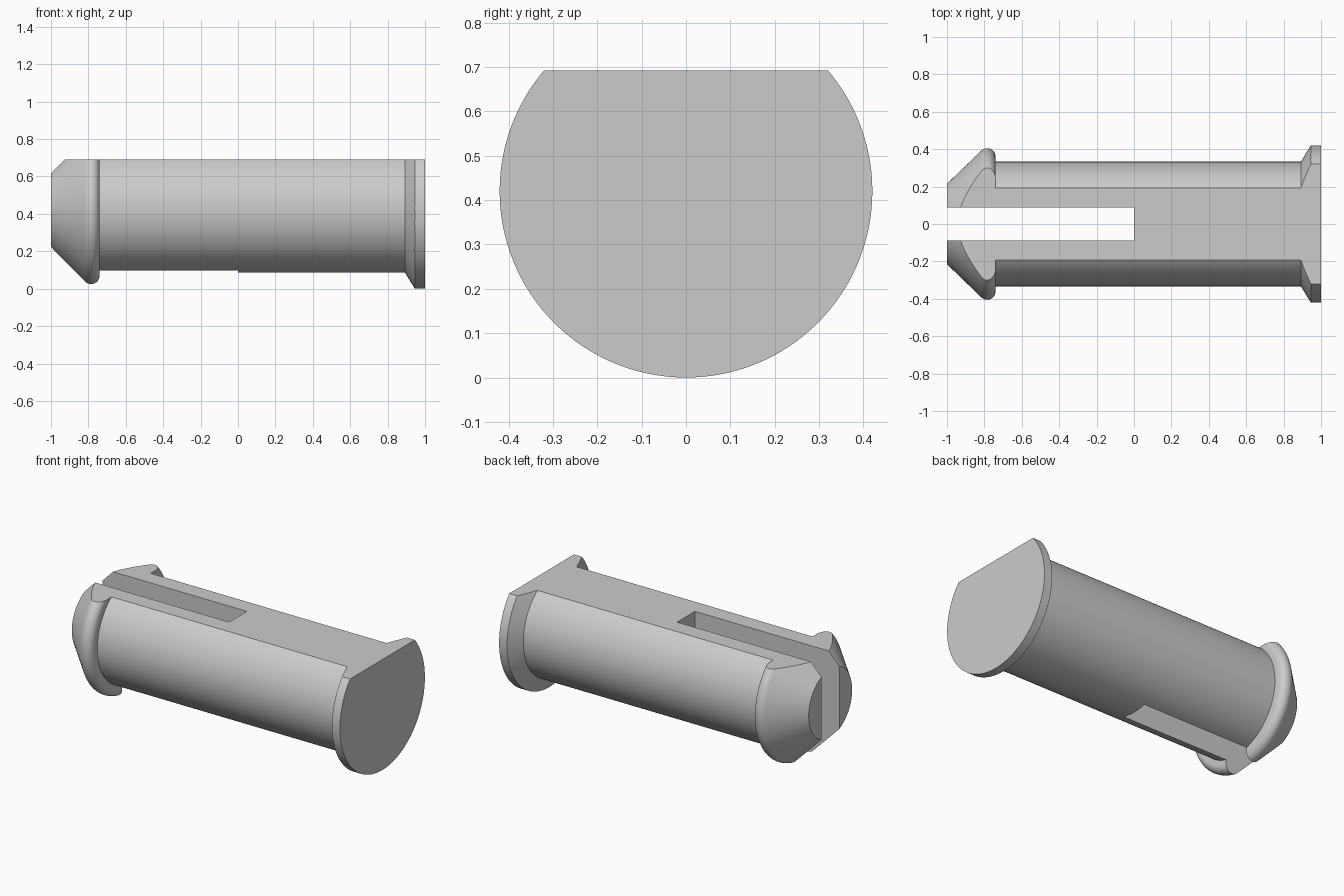
import bpy, bmesh, math
from mathutils import Matrix, Vector

default = bpy.data.objects.get("Cube")
if default:
    bpy.data.objects.remove(default, do_unlink=True)

AXIS_Z = 0.42      # height of the pin's centre line
FLAT_Z = 0.692     # height of the flat top
SHAFT_R = 0.334
SEGMENTS = 128

mat = bpy.data.materials.new("light grey")
mat.use_nodes = True
grey = (0.6, 0.6, 0.6, 1)
mat.diffuse_color = grey
mat.node_tree.nodes["Principled BSDF"].inputs["Base Color"].default_value = grey


def add_object(name, bm):
    bmesh.ops.recalc_face_normals(bm, faces=bm.faces)
    mesh = bpy.data.meshes.new(name)
    bm.to_mesh(mesh)
    bm.free()
    obj = bpy.data.objects.new(name, mesh)
    bpy.context.collection.objects.link(obj)
    mesh.materials.append(mat)
    return obj


# Profile (x, radius): conical tip, rounded barb, shaft, flared head
profile = [(-1, 0), (-1, 0.215)]
for i in range(13):
    a = math.radians(135 - 135 * i / 12)
    profile.append((-0.785 + 0.045 * math.cos(a), 0.36 + 0.045 * math.sin(a)))
profile += [(-0.74, SHAFT_R), (0.893, SHAFT_R), (0.945, 0.42), (1, 0.42), (1, 0)]

# Turn the profile around the pin's axis
bm = bmesh.new()
verts = [bm.verts.new((x, 0, AXIS_Z - r)) for x, r in profile]
edges = [bm.edges.new(pair) for pair in zip(verts, verts[1:])]
bmesh.ops.spin(bm, geom=verts + edges, cent=(0, 0, AXIS_Z), axis=(1, 0, 0),
               angle=math.tau, steps=SEGMENTS, use_merge=True)
bmesh.ops.remove_doubles(bm, verts=bm.verts, dist=1e-5)

# Slice the flat top and close it
cut = bmesh.ops.bisect_plane(bm, geom=bm.verts[:] + bm.edges[:] + bm.faces[:],
                             plane_co=(0, 0, FLAT_Z), plane_no=(0, 0, 1), clear_outer=True)
rim = [e for e in cut["geom_cut"] if isinstance(e, bmesh.types.BMEdge)]
bmesh.ops.contextual_create(bm, geom=rim)
pin = add_object("snap_pin", bm)

# Slot that splits the barbed end into two prongs
bm = bmesh.new()
bmesh.ops.create_cube(bm, size=1, matrix=Matrix.Translation(Vector((-0.6, 0, 0.4)))
                      @ Matrix.Diagonal((1.2, 0.176, 2, 1)))
cutter = add_object("slot_cutter", bm)
cutter.hide_render = True
cutter.hide_viewport = True

slot = pin.modifiers.new("slot", 'BOOLEAN')
slot.operation = 'DIFFERENCE'
slot.solver = 'EXACT'
slot.object = cutter

bpy.ops.object.select_all(action='DESELECT')
pin.select_set(True)
bpy.context.view_layer.objects.active = pin
bpy.ops.object.modifier_apply(modifier=slot.name)
bpy.data.objects.remove(cutter, do_unlink=True)
bpy.ops.object.shade_smooth_by_angle(angle=math.radians(25))
